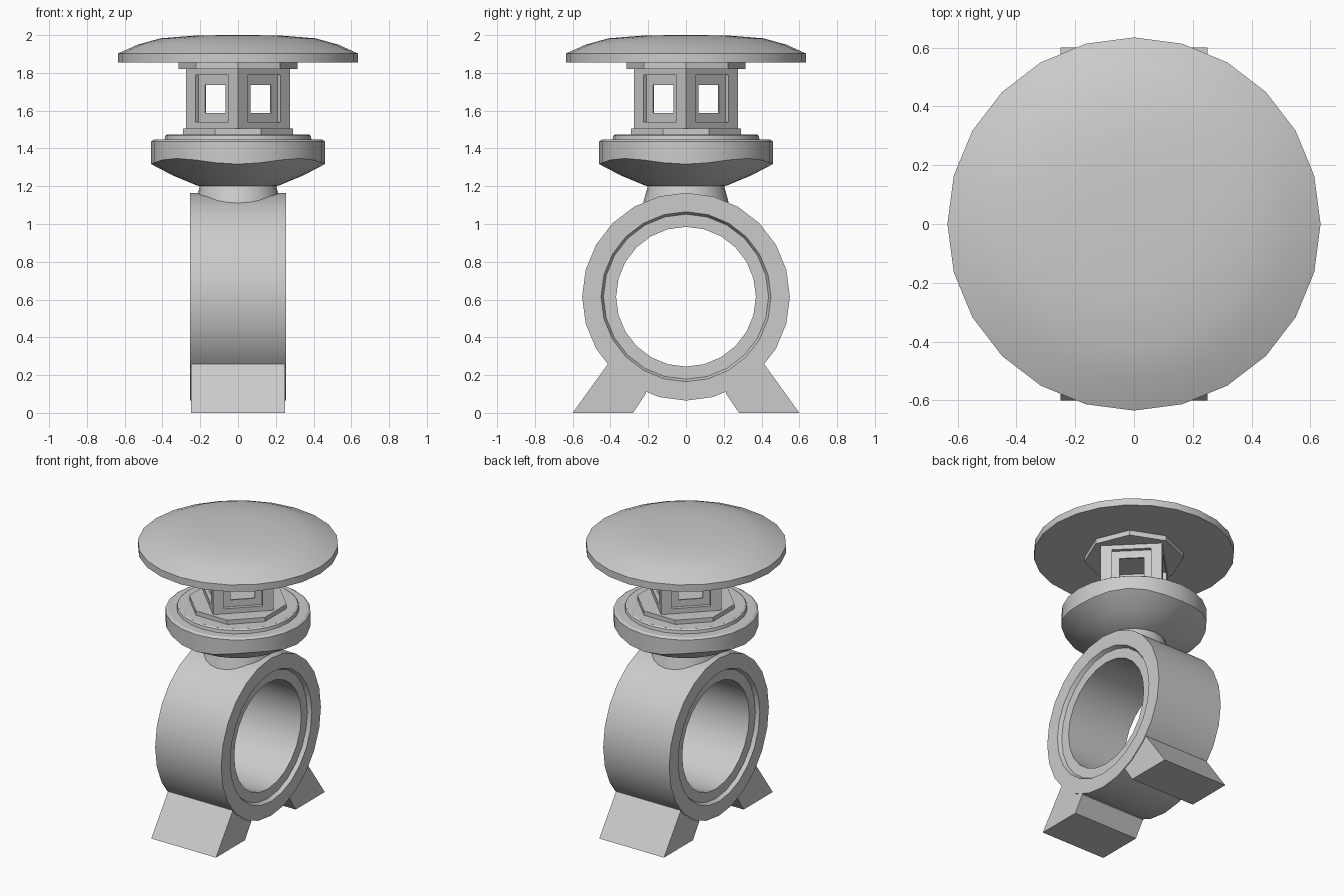
import bpy, bmesh, math
from mathutils import Matrix

cube = bpy.data.objects.get("Cube")
if cube:
    bpy.data.objects.remove(cube, do_unlink=True)

stone = bpy.data.materials.new("grey stone")
stone.use_nodes = True
GREY = (0.6, 0.6, 0.6, 1)
stone.diffuse_color = GREY
stone.node_tree.nodes["Principled BSDF"].inputs["Base Color"].default_value = GREY


def finish(name, bm, smooth=None):
    bmesh.ops.recalc_face_normals(bm, faces=bm.faces)
    mesh = bpy.data.meshes.new(name)
    bm.to_mesh(mesh)
    bm.free()
    mesh.materials.append(stone)
    obj = bpy.data.objects.new(name, mesh)
    bpy.context.collection.objects.link(obj)
    if smooth:
        bpy.ops.object.select_all(action='DESELECT')
        obj.select_set(True)
        bpy.context.view_layer.objects.active = obj
        bpy.ops.object.shade_smooth_by_angle(angle=math.radians(smooth))
    return obj


def lathe(name, profile, sides=24, turn=0.0, closed=False, axis='Z', z=0.0, smooth=30, wave=None):
    """Revolve (radius, height) points; wave=(ring, amount) ripples one ring fourfold."""
    bm = bmesh.new()
    rings = []
    for i, (r, h) in enumerate(profile):
        ring = []
        for k in range(sides):
            a = 2 * math.pi * k / sides + turn
            dh = -wave[1] * math.cos(4 * a) if wave and wave[0] == i else 0
            ring.append(bm.verts.new((r * math.cos(a), r * math.sin(a), h + dh)))
        rings.append(ring)
    pairs = list(zip(rings, rings[1:]))
    if closed:
        pairs.append((rings[-1], rings[0]))
    else:
        bm.faces.new(rings[0])
        bm.faces.new(rings[-1])
    for lo, hi in pairs:
        for k in range(sides):
            n = (k + 1) % sides
            bm.faces.new((lo[k], lo[n], hi[n], hi[k]))
    if axis == 'X':
        bm.transform(Matrix.Rotation(math.pi / 2, 4, 'Y'))
    bm.transform(Matrix.Translation((0, 0, z)))
    return finish(name, bm, smooth)


def box(name, size, location, turn):
    bm = bmesh.new()
    bmesh.ops.create_cube(bm, size=1)
    bm.transform(Matrix.Rotation(turn, 4, 'Z') @ Matrix.Translation(location)
                 @ Matrix.Diagonal((*size, 1)))
    return finish(name, bm)


# Wheel-shaped body with a shallow recess on both sides
half = [(0.55, 0.255), (0.45, 0.255), (0.437, 0.23), (0.37, 0.23)]
lathe("ring_body", half + [(r, -h) for r, h in reversed(half)],
      closed=True, axis='X', z=0.615)

# Splayed feet, front and back
foot = [(0.6, 0), (0.28, 0), (0.21, 0.105), (0.225, 0.15), (0.37, 0.28), (0.415, 0.257)]
for name, side in (("front_foot", -1), ("back_foot", 1)):
    bm = bmesh.new()
    base = bm.faces.new([bm.verts.new((-0.25, side * y, z)) for y, z in foot])
    out = bmesh.ops.extrude_face_region(bm, geom=[base])
    moved = [v for v in out["geom"] if isinstance(v, bmesh.types.BMVert)]
    bmesh.ops.translate(bm, verts=moved, vec=(0.5, 0, 0))
    finish(name, bm)

# Neck and rippled bowl
lathe("neck", [(0.235, 1.08), (0.2, 1.21)])
lathe("bowl", [(0.18, 1.195), (0.22, 1.205), (0.345, 1.257), (0.46, 1.332),
               (0.46, 1.437), (0.445, 1.447), (0.39, 1.447)], wave=(3, 0.015))
lathe("round_step", [(0.39, 1.44), (0.385, 1.468), (0.375, 1.475)])

# Eight-sided plates below and above the lantern chamber
lathe("lower_plate", [(0.315, 1.47), (0.315, 1.505)], sides=8, turn=math.pi / 8, smooth=None)
lathe("upper_plate", [(0.315, 1.82), (0.315, 1.858)], sides=8, smooth=None)

# Hollow square chamber with a recessed window on each side
QUARTER = math.pi / 4
chamber = box("lantern_chamber", (0.389, 0.389, 0.32), (0, 0, 1.662), QUARTER)
cutters = [box("cavity_cutter", (0.32, 0.32, 0.29), (0, 0, 1.662), QUARTER)]
for k in range(4):
    turn = QUARTER + k * math.pi / 2
    cutters.append(box("recess_cutter", (0.1, 0.248, 0.248), (0.22, 0, 1.664), turn))
    cutters.append(box("window_cutter", (0.2, 0.156, 0.148), (0.2, 0, 1.661), turn))
for cutter in cutters:
    cutter.hide_render = True
    cutter.hide_viewport = True
    mod = chamber.modifiers.new(cutter.name, 'BOOLEAN')
    mod.operation = 'DIFFERENCE'
    mod.solver = 'EXACT'
    mod.object = cutter
bpy.context.view_layer.update()
cut_mesh = bpy.data.meshes.new_from_object(
    chamber.evaluated_get(bpy.context.evaluated_depsgraph_get()))
chamber.modifiers.clear()
chamber.data = cut_mesh
for cutter in cutters:
    bpy.data.objects.remove(cutter, do_unlink=True)

# Domed roof
lathe("roof", [(0.635, 1.855), (0.635, 1.903), (0.53, 1.95), (0.41, 1.983),
               (0.22, 1.998), (0.06, 2.0)])
